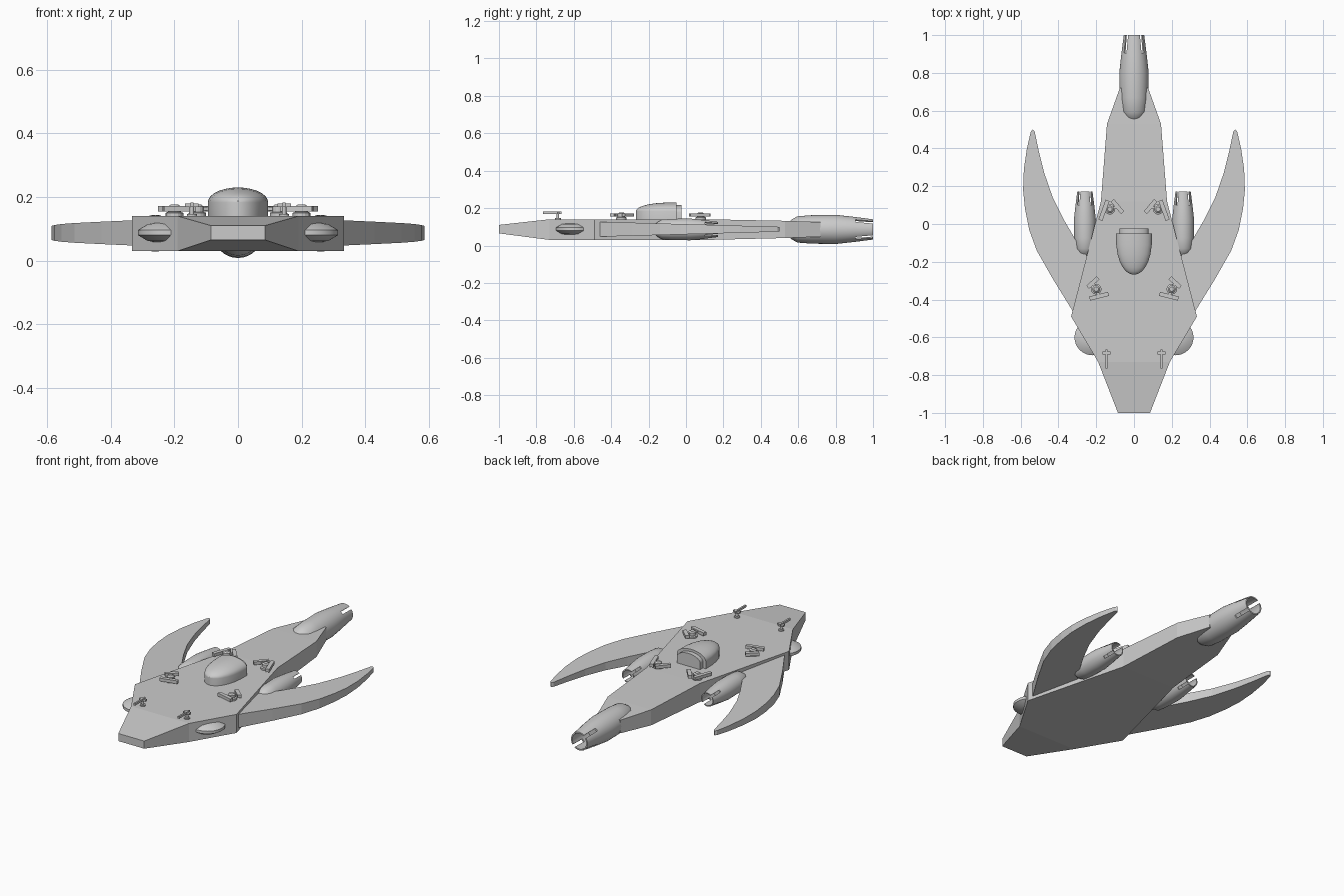
import bpy
from math import sin, cos, pi, radians
from mathutils import Matrix, Vector
import bmesh

if "Cube" in bpy.data.objects:
    bpy.data.objects.remove(bpy.data.objects["Cube"])


def make(name, parts, mirror=False, smooth=False):
    """Each part is a list of equal-length sections, skinned and capped."""
    bm = bmesh.new()
    for sections in parts:
        rows = [[bm.verts.new(p) for p in s] for s in sections]
        n = len(rows[0])
        for a, b in zip(rows, rows[1:]):
            for i in range(n):
                j = (i + 1) % n
                bm.faces.new((a[i], a[j], b[j], b[i]))
        bm.faces.new(rows[0])
        bm.faces.new(rows[-1])
    bmesh.ops.recalc_face_normals(bm, faces=bm.faces)
    me = bpy.data.meshes.new(name)
    bm.to_mesh(me)
    bm.free()
    ob = bpy.data.objects.new(name, me)
    bpy.context.collection.objects.link(ob)
    if smooth:
        bpy.ops.object.select_all(action='DESELECT')
        ob.select_set(True)
        bpy.context.view_layer.objects.active = ob
        bpy.ops.object.shade_smooth_by_angle(angle=radians(25))
    if mirror:
        ob.modifiers.new("Mirror", 'MIRROR')
    return ob


def box(c, size, rot=None):
    m = rot or Matrix.Identity(3)
    x, y, z = (s / 2 for s in size)
    return [[Vector(c) + m @ Vector((u * x, v * y, w * z))
             for u, v in ((-1, -1), (1, -1), (1, 1), (-1, 1))] for w in (-1, 1)]


def lathe_z(cx, cy, profile, n=24):
    return [[(cx + r * cos(2 * pi * i / n), cy + r * sin(2 * pi * i / n), z)
             for i in range(n)] for r, z in profile]


# Hull: y, half width, bottom, top
stations = [(-1, .085, .065, .11), (-.73, .19, .03, .14), (-.49, .333, .03, .14),
            (.12, .175, .03, .14), (.53, .143, .04, .132), (.72, .075, .047, .125)]
make("hull", [[[(-w, y, b), (w, y, b), (w, y, t), (-w, y, t)]
               for y, w, b, t in stations]])

# Swept wings, thinning towards the tips
outline = [(.2, -.46), (.325, -.46), (.43, -.29), (.515, -.14), (.555, -.03), (.577, .08),
           (.587, .18), (.583, .29), (.567, .4), (.546, .49), (.536, .5), (.526, .49),
           (.505, .39), (.475, .27), (.43, .14), (.37, .02), (.3, -.1), (.22, -.21)]
make("wings", [[[(x, y, .087 + s * (.04 - .027 * (y + .46) / .96)) for x, y in outline]
                for s in (-1, 1)]], mirror=True)

# Engines: hollow nozzles with four slots
profile = [(.54, .03), (.565, .053), (.595, .07), (.67, .076), (.8, .078), (.9, .067),
           (1, .054), (1, .046), (.9, .056), (.84, .056)]


def engine(name, cx, y_end, scale, mirror):
    n, z = 32, .086
    rings = [[(cx + r * scale * cos(2 * pi * i / n), y_end + (y - 1) * scale,
               z + r * scale * sin(2 * pi * i / n)) for i in range(n)] for y, r in profile]
    ob = make(name, [rings], smooth=True)
    for a in (45, -45):
        cut = make(name + "_slot_cutter",
                   [box((cx, y_end, z), (.3 * scale, .19 * scale, .018 * scale),
                        Matrix.Rotation(radians(a), 3, 'Y'))])
        cut.hide_render = True
        cut.hide_viewport = True
        mod = ob.modifiers.new("Slot", 'BOOLEAN')
        mod.operation = 'DIFFERENCE'
        mod.solver = 'EXACT'
        mod.object = cut
    if mirror:
        # mirrored about the world centre, each half already complete
        ob.modifiers.new("Mirror", 'MIRROR')


engine("main_engine", 0, 1, 1, False)
engine("side_engines", .26, .172, .745, True)


# Bridge dome: arched sections along y, plus the rear block
def arch(y, w, base, wall, rise, n=14):
    pts = [(w * cos(pi * i / n), y, wall + rise * sin(pi * i / n)) for i in range(n + 1)]
    return [(w, y, base)] + pts + [(-w, y, base)]


dome = [(-.268, .008), (-.262, .025), (-.25, .043), (-.23, .059), (-.2, .075),
        (-.16, .087), (-.11, .094), (-.05, .095)]
make("bridge_dome", [[arch(y, w, .13, .183, .047 * w / .095) for y, w in dome]], smooth=True)
make("bridge_rear", [[arch(y, .076, .135, .178, .038) for y in (-.06, -.024)]], smooth=True)

# Lens-shaped pods on the nose flanks
lens = [(.03, .056), (.065, .062), (.095, .08), (.095, .096), (.065, .114), (.03, .12)]
make("side_pods", [lathe_z(.22, -.6, lens, 32)], mirror=True, smooth=True)


# Deck turrets: round base and head with two splayed gun housings
def turret(name, cx, cy, guns):
    parts = [lathe_z(cx, cy, [(.028, .135), (.028, .15), (.02, .153), (.02, .17), (.012, .176)], 16)]
    for (x0, y0), (x1, y1) in guns:
        d = Vector((x1 - x0, y1 - y0, 0))
        mid = Vector(((x0 + x1) / 2, (y0 + y1) / 2, .163))
        rot = Matrix.Rotation(Vector((1, 0)).angle_signed(d.xy) * -1, 3, 'Z')
        parts.append(box(mid, (d.length, .022, .018), rot))
        # arm joining housing to head
        a = Vector((cx, cy, .163)) - mid
        arm = Matrix.Rotation(Vector((1, 0)).angle_signed(a.xy) * -1, 3, 'Z')
        parts.append(box(mid + a / 2, (a.length, .014, .01), arm))
    make(name, parts, mirror=True)


turret("rear_turrets", .128, .078, [((.06, .06), (.115, .125)), ((.14, .125), (.178, .02))])
turret("front_turrets", .2, -.345, [((.245, -.335), (.19, -.285)), ((.235, -.395), (.135, -.37))])

# Small nose guns: foot, post, barrel and cross arm
make("nose_guns", [lathe_z(.145, -.685, [(.016, .135), (.016, .147)], 12),
                   lathe_z(.145, -.685, [(.007, .14), (.007, .17)], 12),
                   box((.145, -.715, .176), (.01, .1, .013)),
                   box((.145, -.683, .174), (.042, .014, .012))], mirror=True)
